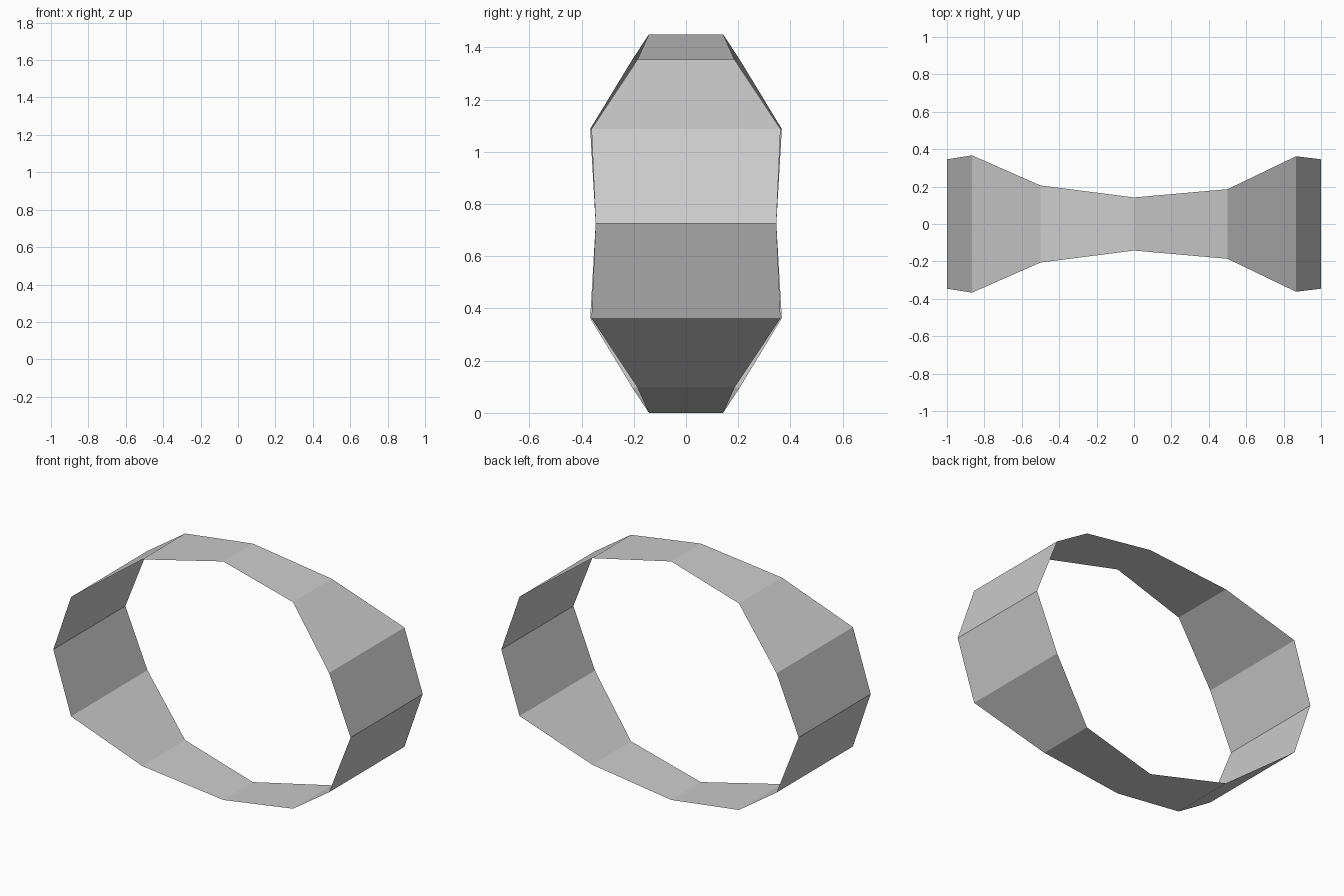
import bpy, bmesh, math

if "Cube" in bpy.data.objects:
    bpy.data.objects.remove(bpy.data.objects["Cube"])

# Half widths of the band at each 30 degree step, starting at +x and going up
half_widths = [0.346, 0.362, 0.186, 0.142, 0.206, 0.367,
               0.346, 0.367, 0.206, 0.142, 0.186, 0.362]
RADIUS_X, RADIUS_Z = 1.0, 0.725

# Open twelve-sided oval band, a single sheet with no thickness
bm = bmesh.new()
rungs = []
for i, w in enumerate(half_widths):
    a = math.tau * i / len(half_widths)
    x, z = RADIUS_X * math.cos(a), RADIUS_Z * (1 + math.sin(a))
    rungs.append([bm.verts.new((x, y, z)) for y in (-w, w)])
for i, (front, back) in enumerate(rungs):
    next_front, next_back = rungs[(i + 1) % len(rungs)]
    bm.faces.new((front, next_front, next_back, back))
bm.normal_update()
if bm.faces[:][0].normal.x < 0:
    bmesh.ops.reverse_faces(bm, faces=bm.faces[:])

mesh = bpy.data.meshes.new("oval_band")
bm.to_mesh(mesh)
bm.free()
band = bpy.data.objects.new("oval_band", mesh)
bpy.context.collection.objects.link(band)
